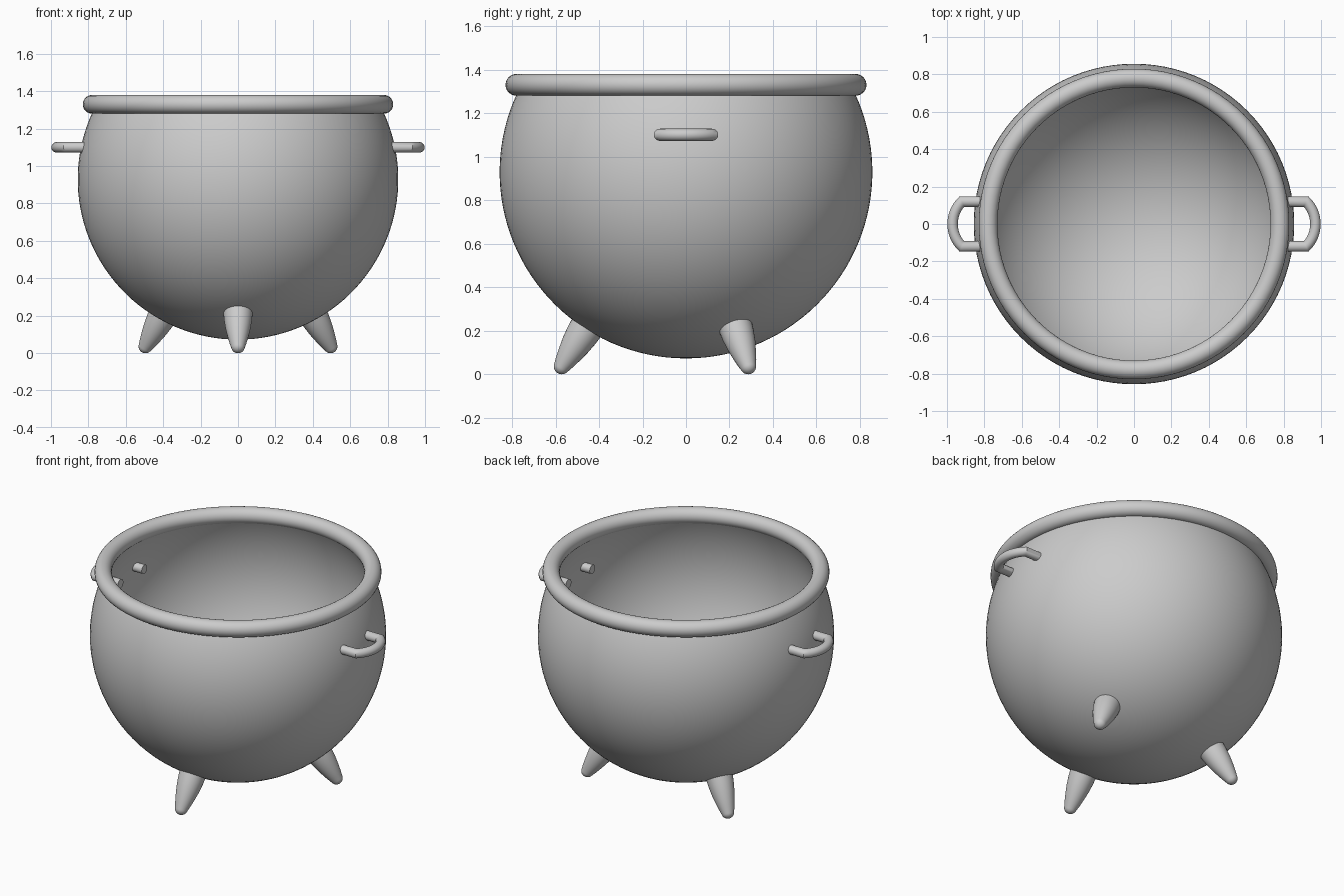
import bpy, bmesh
from math import sin, cos, pi, radians, sqrt, asin, acos
from mathutils import Matrix, Vector

if "Cube" in bpy.data.objects:
    bpy.data.objects.remove(bpy.data.objects["Cube"])

R, CZ, WALL = 0.857, 0.929, 0.024   # bowl radius, centre height, wall thickness


def finish(name, bm):
    """Turn a bmesh into a smooth-shaded object."""
    bmesh.ops.remove_doubles(bm, verts=bm.verts, dist=1e-5)
    bmesh.ops.recalc_face_normals(bm, faces=bm.faces)
    mesh = bpy.data.meshes.new(name)
    bm.to_mesh(mesh)
    bm.free()
    obj = bpy.data.objects.new(name, mesh)
    bpy.context.collection.objects.link(obj)
    bpy.ops.object.select_all(action='DESELECT')
    obj.select_set(True)
    bpy.context.view_layer.objects.active = obj
    bpy.ops.object.shade_smooth_by_angle(angle=radians(35))
    return obj


def lathe(name, profile, steps, closed=False):
    """Revolve (radius, height) points around z."""
    bm = bmesh.new()
    vs = [bm.verts.new((r, 0, z)) for r, z in profile]
    pairs = list(zip(vs, vs[1:])) + ([(vs[-1], vs[0])] if closed else [])
    edges = [bm.edges.new(p) for p in pairs]
    bmesh.ops.spin(bm, geom=vs + edges, cent=(0, 0, 0), axis=(0, 0, 1),
                   angle=2 * pi, steps=steps, use_merge=True)
    return finish(name, bm)


def arc(radius, a0, a1, n, cr=0.0, cz=0.0):
    """Arc points, angle measured from straight down."""
    return [(cr + radius * sin(a0 + (a1 - a0) * i / n),
             cz - radius * cos(a0 + (a1 - a0) * i / n)) for i in range(n + 1)]


# Bowl: thin spherical shell, open at the top
top = acos(-(1.33 - CZ) / R)
inner = R - WALL
top_in = acos(-(1.33 - CZ) / inner)
lathe("bowl", arc(R, 0, top, 40, cz=CZ) + arc(inner, top_in, 0, 40, cz=CZ), 96)

# Rim: rounded ring
lathe("rim", arc(0.05, 0, 2 * pi * 23 / 24, 23, 0.78, 1.33), 96, closed=True)

# Legs: tapered, round-tipped, pointing outward from the bowl centre
leg_profile = [(0, -0.838), (0.079, -0.838), (0.075, -0.89), (0.067, -0.945),
               (0.056, -0.995), (0.046, -1.035)] + arc(0.037, radians(80), 0, 8, cz=-1.06)
for name, deg in (("front_leg", -90), ("back_right_leg", 30), ("back_left_leg", 150)):
    leg = lathe(name, leg_profile, 32)
    leg.data.transform(Matrix.Translation((0, 0, CZ)) @ Matrix.Rotation(radians(deg), 4, 'Z')
                       @ Matrix.Rotation(radians(-32.6), 4, 'Y'))

# Handles: two straight posts joined by a bowed grip
half, x_post, x_grip, tube = 0.12, 0.92, 0.97, 0.028
rise = x_grip - x_post
bow = (half ** 2 + rise ** 2) / (2 * rise)
sweep = asin(half / bow)
N = 16
path = [Vector((0.745, -half, 1.10))]
for i in range(N + 1):
    a = sweep * (2 * i / N - 1)
    path.append(Vector((x_grip - bow + bow * cos(a), bow * sin(a), 1.10)))
path.append(Vector((0.745, half, 1.10)))

for name, side in (("right_handle", 1), ("left_handle", -1)):
    bm = bmesh.new()
    rings = []
    for i, p in enumerate(path):
        d0 = (p - path[max(i - 1, 0)]).normalized()
        d1 = (path[min(i + 1, len(path) - 1)] - p).normalized()
        t = (d0 + d1).normalized()
        miter = 1 / t.dot(d0 if i else d1)
        n = Vector((t.y, -t.x, 0)) * miter
        ring = []
        for k in range(20):
            a = 2 * pi * k / 20
            v = p + (n * cos(a) + Vector((0, 0, 1)) * sin(a)) * tube
            ring.append(bm.verts.new((v.x * side, v.y, v.z)))
        rings.append(ring)
    for r0, r1 in zip(rings, rings[1:]):
        for k in range(20):
            j = (k + 1) % 20
            bm.faces.new((r0[k], r0[j], r1[j], r1[k]))
    bm.faces.new(rings[0])
    bm.faces.new(rings[-1])
    finish(name, bm)
